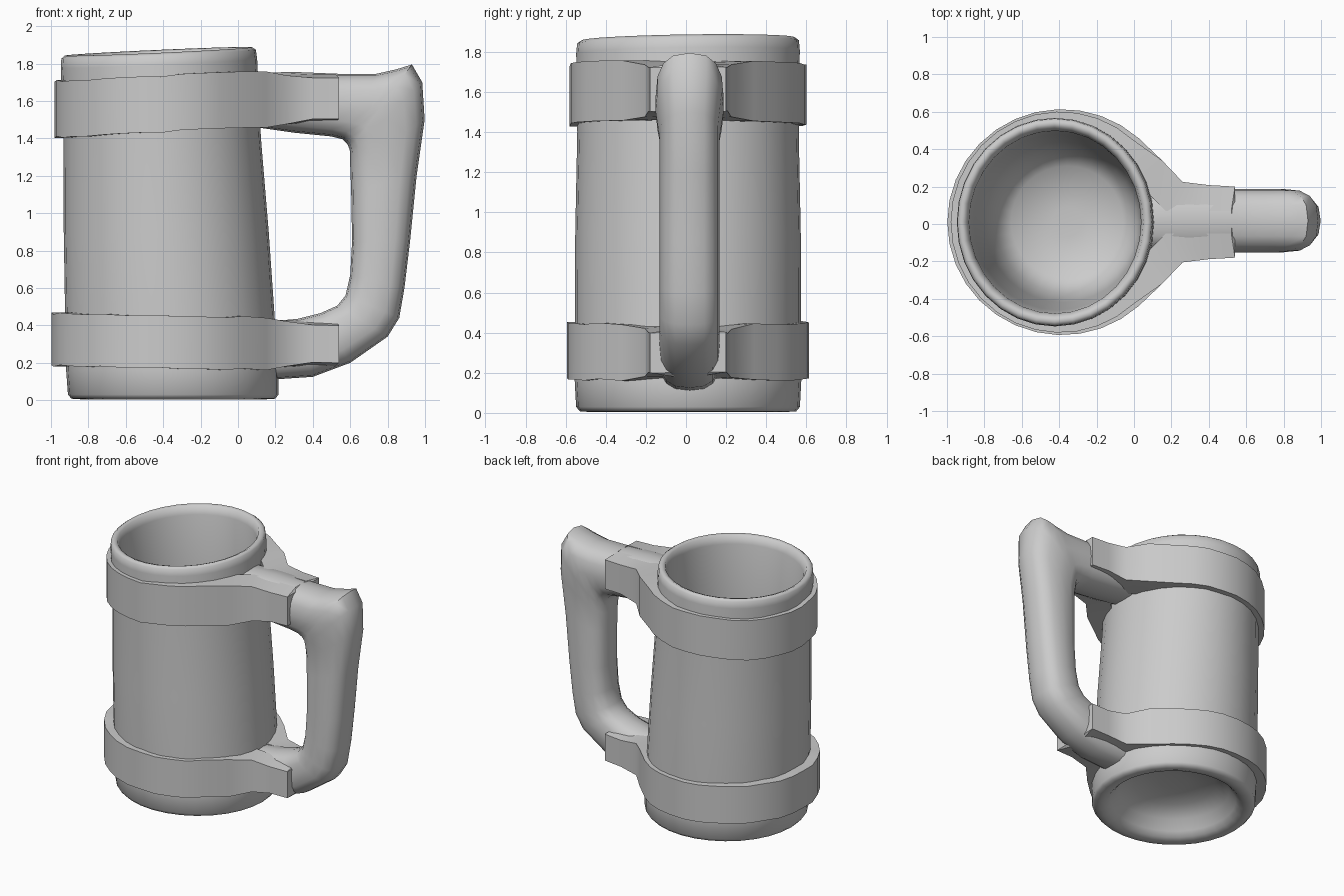
import bpy, bmesh, math, random
from mathutils import Vector

if "Cube" in bpy.data.objects:
    bpy.data.objects.remove(bpy.data.objects["Cube"])

random.seed(4)
CY = 0.01


def finish(name, bm, angle=40):
    bmesh.ops.recalc_face_normals(bm, faces=bm.faces)
    me = bpy.data.meshes.new(name)
    bm.to_mesh(me)
    bm.free()
    ob = bpy.data.objects.new(name, me)
    bpy.context.collection.objects.link(ob)
    bpy.ops.object.select_all(action='DESELECT')
    ob.select_set(True)
    bpy.context.view_layer.objects.active = ob
    bpy.ops.object.shade_smooth_by_angle(angle=math.radians(angle))
    return ob


def skin(bm, rings, closed=False):
    """Bridge equal-length rings of points; cap the ends unless closed."""
    loops = [[bm.verts.new(p) for p in ring] for ring in rings]
    n = len(loops[0])
    pairs = list(zip(loops, loops[1:]))
    if closed:
        pairs.append((loops[-1], loops[0]))
    for a, b in pairs:
        for i in range(n):
            j = (i + 1) % n
            bm.faces.new((a[i], a[j], b[j], b[i]))
    if not closed:
        bm.faces.new(loops[0])
        bm.faces.new(loops[-1])


# Tankard body: recessed underside, leaning wall, rounded rim, deep inside
profile = [(0.10, 0.20), (0.28, 0.18), (0.38, 0.12), (0.43, 0.05), (0.46, 0.018),
           (0.50, 0.005), (0.545, 0.008), (0.563, 0.03), (0.567, 0.16), (0.56, 0.45),
           (0.548, 0.9), (0.528, 1.4), (0.525, 1.80), (0.52, 1.85),
           (0.50, 1.865), (0.475, 1.855), (0.46, 1.80), (0.45, 1.40),
           (0.42, 0.80), (0.38, 0.38), (0.30, 0.29), (0.08, 0.27)]
SEG = 32
rings = []
for r, z in profile:
    cx = -0.345 - 0.043 * z
    ring = []
    for i in range(SEG):
        a = 2 * math.pi * i / SEG
        x, y = r * math.cos(a), r * (0.99 + 0.04 * z) * math.sin(a)
        tilt = (0.045 * x + 0.015 * y) if z > 1.7 else 0.0
        ring.append((cx + x, CY + y, z + tilt))
    rings.append(ring)
bm = bmesh.new()
skin(bm, rings)
finish("tankard_body", bm, 60)


# Straps: a hoop round the body running tangent onto the handle and gripping it
def strap(name, cx, r, sy, r_in, z_low, z_high, slope, tip):
    half = []
    for i in range(13):
        a = math.pi - i * math.radians(132) / 12
        c, s = math.cos(a), math.sin(a) * sy
        half.append((cx + r * c, r * s, cx + r_in * c, r_in * s, 0.0))
    # outer x, outer y, inner x, inner y, edge rounding
    half += [(0.15, 0.33, 0.05, 0.18, 0.0), (0.26, 0.215, 0.17, 0.06, 0.01),
             (0.40, 0.198, 0.36, 0.06, 0.02), (tip, 0.19, tip - 0.02, 0.06, 0.02)]
    outline = half + [(x, -y, u, -v, g) for x, y, u, v, g in reversed(half[1:])]
    loops = [[], [], [], []]
    for x, y, u, v, g in outline:
        wob = random.uniform(-0.006, 0.006)
        lift = slope * (min(x, 0.1) + 0.4) + wob
        lo, hi = z_low + lift + g, z_high + lift - g
        loops[0].append((u, CY + v, lo))
        loops[1].append((x, CY + y, lo + g))
        loops[2].append((x, CY + y, hi - g))
        loops[3].append((u, CY + v, hi))
    bm = bmesh.new()
    skin(bm, loops, closed=True)
    finish(name, bm, 40)


strap("upper_strap", -0.395, 0.585, 1.01, 0.49, 1.435, 1.735, 0.05, 0.54)
strap("lower_strap", -0.385, 0.613, 0.985, 0.52, 0.172, 0.452, -0.02, 0.54)

# Handle: rounded sections spanning paired inner and outer edge points
spans = [((0.09, 1.46), (0.09, 1.75)), ((0.30, 1.43), (0.30, 1.755)),
         ((0.50, 1.41), (0.54, 1.745)), ((0.56, 1.395), (0.74, 1.745)),
         ((0.585, 1.37), (0.85, 1.77)), ((0.597, 1.34), (0.93, 1.795)),
         ((0.60, 1.31), (0.985, 1.70)), ((0.60, 1.25), (0.998, 1.50)),
         ((0.605, 1.12), (0.955, 1.20)), ((0.61, 0.85), (0.92, 0.85)),
         ((0.60, 0.67), (0.89, 0.60)), ((0.575, 0.56), (0.862, 0.44)),
         ((0.53, 0.505), (0.80, 0.34)), ((0.44, 0.465), (0.60, 0.20)),
         ((0.32, 0.435), (0.40, 0.125)), ((0.15, 0.42), (0.18, 0.11))]
N = 16
rings = []
for k, (inner, outer) in enumerate(spans):
    a, b = Vector(inner), Vector(outer)
    mid, half = (a + b) / 2, (b - a) / 2
    width = 0.17 if k < 7 else 0.15
    ring = []
    for i in range(N):
        t = 2 * math.pi * i / N
        c, s = math.cos(t), math.sin(t)
        c = math.copysign(abs(c) ** 0.75, c)
        s = math.copysign(abs(s) ** 0.75, s)
        p = mid + half * c
        ring.append((p.x, 0.018 + width * s, p.y))
    rings.append(ring)
bm = bmesh.new()
skin(bm, rings)
finish("handle", bm, 50)
